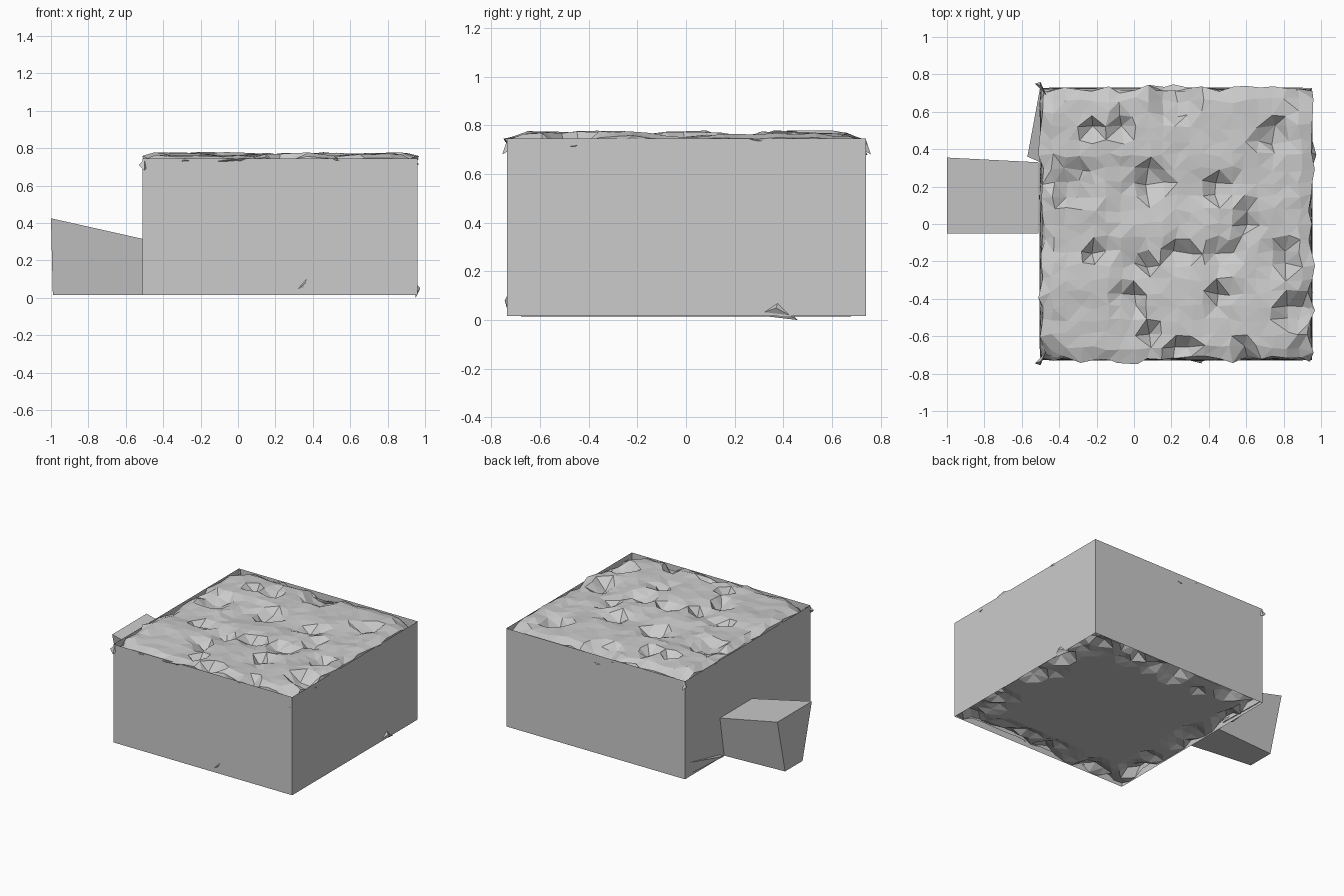
import bpy, bmesh, math, random
from mathutils import Vector, noise

if "Cube" in bpy.data.objects:
    bpy.data.objects.remove(bpy.data.objects["Cube"])

random.seed(4)
CX, CY = 0.225, 0.0            # centre of the bed
X0, X1, Y0, Y1 = -0.51, 0.96, -0.735, 0.74
Z0, Z1 = 0.016, 0.745


def finish(name, bm):
    bmesh.ops.recalc_face_normals(bm, faces=bm.faces)
    mesh = bpy.data.meshes.new(name)
    bm.to_mesh(mesh)
    bm.free()
    obj = bpy.data.objects.new(name, mesh)
    bpy.context.collection.objects.link(obj)
    return obj


def loft(name, bottom, top, caps=True):
    """Join two four-cornered rings with side walls, optionally capped."""
    bm = bmesh.new()
    a = [bm.verts.new(p) for p in bottom]
    b = [bm.verts.new(p) for p in top]
    for i in range(4):
        j = (i + 1) % 4
        bm.faces.new((a[i], a[j], b[j], b[i]))
    if caps:
        bm.faces.new(a[::-1])
        bm.faces.new(b)
    return finish(name, bm)


# Thin outer walls, open above and below
ring = [(X0, Y0), (X1, Y0), (X1, Y1), (X0, Y1)]
loft("outer_walls", [(x, y, Z0) for x, y in ring], [(x, y, Z1) for x, y in ring], caps=False)

# Side step: sloping top, narrower towards the ground
loft("side_step",
     [(-0.99, 0.045, Z0), (X0, -0.01, Z0), (X0, 0.28, Z0), (-0.99, 0.25, Z0)],
     [(-1.0, -0.05, 0.425), (X0, -0.05, 0.315), (X0, 0.33, 0.315), (-1.0, 0.355, 0.425)])

# Rough soil block with rounded upper edges, filling the walls
bm = bmesh.new()
bmesh.ops.create_cube(bm, size=2)
bmesh.ops.subdivide_edges(bm, edges=bm.edges[:], cuts=19, use_grid_fill=True)
half = Vector((0.735, 0.735, 0.37))
# Pits on the top: x, y, radius
pits = [(-0.32, 0.21, .13), (0.22, 0.65, .12), (0.74, 0.47, .10), (0.09, 0.23, .10),
        (0.45, 0.19, .10), (0.6, 0.01, .08), (0.25, -0.16, .09), (0.48, -0.17, .07),
        (0.45, -0.38, .07), (0.80, -0.18, .08), (0.05, -0.2, .06), (-0.02, -0.4, .07),
        (0.87, -0.46, .10), (0.08, -0.6, .07), (0.25, -0.67, .07), (-0.07, 0.53, .06),
        (-0.2, -0.14, .06), (-0.2, 0.53, .05), (0.6, -0.69, .06)]
for v in bm.verts:
    p = Vector([c * h for c, h in zip(v.co, half)])
    is_top, is_bottom = v.co.z > 0.99, v.co.z < -0.99
    r = 0.075 if v.co.z > 0 else 0.02
    q = Vector([max(-h + r, min(h - r, c)) for c, h in zip(p, half)])
    edge = max(abs(v.co.x), abs(v.co.y))
    corner = min(abs(v.co.x), abs(v.co.y))
    if (p - q).length > 0:
        p = q + (p - q).normalized() * r
    n = noise.noise(p * 4.0)
    if is_top:
        p.x += random.uniform(-0.016, 0.016)
        p.y += random.uniform(-0.016, 0.016)
        p.z += 0.010 + 0.022 * n + random.uniform(-0.005, 0.005)
        for px, py, pr in pits:
            d = math.hypot(p.x + CX - px, p.y + CY - py)
            if d < pr:
                p.z -= 0.07 * min(1, 2.2 * (1 - d / pr))
        # soil sinks into the four corners
        p.z -= 0.07 * max(0, (corner - 0.8) / 0.2)
        if edge > 0.99:
            p.x *= 1.01 + random.uniform(-0.01, 0.025)
            p.y *= 1.01 + random.uniform(-0.01, 0.025)
    elif is_bottom:
        # irregular hollows around the rim of the flat underside
        m = noise.noise(p * 7.0 + Vector((3, 1, 0)))
        if 0.78 < edge and m > -0.12:
            p.z += random.uniform(0.0, 0.07) * min(1, (edge - 0.7) * 5)
    else:
        k = 0.985 + 0.012 * n + random.uniform(-0.008, 0.004)
        p.x *= k
        p.y *= k
    v.co = p + Vector((CX, CY, 0.384))
bmesh.ops.triangulate(bm, faces=bm.faces[:])
finish("soil", bm)


def shard(name, pts):
    """Small four-pointed chip of soil breaking through a wall."""
    bm = bmesh.new()
    v = [bm.verts.new(p) for p in pts]
    for f in ((0, 1, 2), (0, 1, 3), (1, 2, 3), (0, 2, 3)):
        bm.faces.new([v[i] for i in f])
    finish(name, bm)


# Chips at the wall base and the upper corners
shard("left_chip", [(-0.50, 0.74, 0.13), (-0.50, 0.74, 0.03), (-0.57, 0.36, 0.06), (-0.50, 0.33, 0.04)])
shard("right_chip", [(0.95, 0.29, 0.02), (0.95, 0.38, 0.08), (0.975, 0.37, 0.05), (0.95, 0.46, 0.0)])
shard("front_chip", [(0.30, -0.73, 0.03), (0.37, -0.73, 0.11), (0.36, -0.745, 0.08), (0.34, -0.73, 0.04)])
for i, (x, y) in enumerate(((X0, Y0), (X0, Y1))):
    s = 1 if y > 0 else -1
    shard(f"corner_chip_{i}", [(x + 0.01, y, 0.74), (x - 0.02, y + s * 0.01, 0.71),
                               (x + 0.01, y + s * 0.02, 0.68), (x + 0.04, y - s * 0.05, 0.72)])
